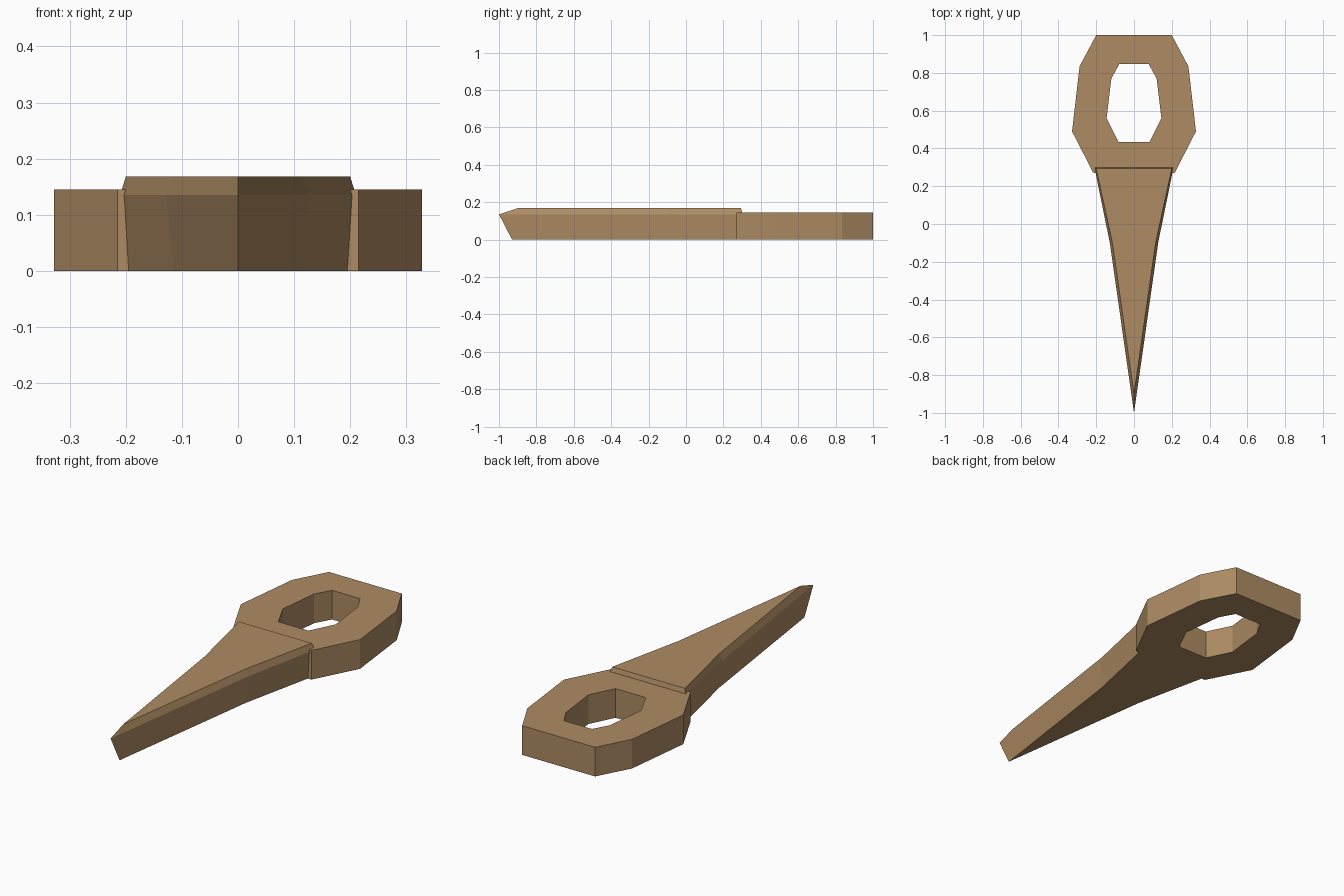
import bpy
import bmesh

cube = bpy.data.objects.get("Cube")
if cube:
    bpy.data.objects.remove(cube, do_unlink=True)

# One flat tan colour for everything
tan = bpy.data.materials.new("tan")
tan.use_nodes = True
colour = (0.42, 0.26, 0.125, 1)
tan.diffuse_color = colour
shader = tan.node_tree.nodes["Principled BSDF"]
shader.inputs["Base Color"].default_value = colour
shader.inputs["Roughness"].default_value = 0.9


def mirrored(half):
    """Close a right-hand outline, listed back to front, into a full loop."""
    return half + [(-x, y) for x, y in reversed(half)]


def bridge(bm, a, b):
    """Join two closed loops with quads."""
    n = len(a)
    for i in range(n):
        j = (i + 1) % n
        bm.faces.new((a[i], a[j], b[j], b[i]))


def finish(bm, name):
    bmesh.ops.remove_doubles(bm, verts=bm.verts, dist=0.0001)
    bmesh.ops.recalc_face_normals(bm, faces=bm.faces)
    mesh = bpy.data.meshes.new(name)
    bm.to_mesh(mesh)
    bm.free()
    mesh.materials.append(tan)
    obj = bpy.data.objects.new(name, mesh)
    bpy.context.collection.objects.link(obj)
    return obj


# Eyelet: octagonal plate with an octagonal hole
outer = mirrored([(0.2, 1.0), (0.288, 0.835), (0.328, 0.49), (0.215, 0.27)])
inner = mirrored([(0.077, 0.848), (0.12, 0.77), (0.145, 0.56), (0.083, 0.435)])
thickness = 0.145
bm = bmesh.new()
loops = [[bm.verts.new((x, y, z)) for x, y in outline]
         for outline, z in ((outer, 0), (outer, thickness),
                            (inner, thickness), (inner, 0))]
for k in range(4):
    bridge(bm, loops[k], loops[(k + 1) % 4])
finish(bm, "eyelet")

# Spike: three stacked outlines give the undercut sides and bevelled top rim
# Each level: height, back half width, back y, waist half width, tip y
levels = [
    (0, 0.197, 0.28, 0.115, -0.93),
    (0.135, 0.21, 0.303, 0.128, -1.0),
    (0.168, 0.2, 0.294, 0.114, -0.9),
]
bm = bmesh.new()
rings = []
for z, back, back_y, waist, tip_y in levels:
    outline = [(-back, back_y), (back, back_y), (waist, -0.1),
               (0, tip_y), (-waist, -0.1)]
    rings.append([bm.verts.new((x, y, z)) for x, y in outline])
for lower, upper in zip(rings, rings[1:]):
    bridge(bm, lower, upper)
for ring in (rings[0], rings[-1]):
    left_back, right_back, right_waist, tip, left_waist = ring
    bm.faces.new((left_back, right_back, right_waist, left_waist))
    bm.faces.new((left_waist, right_waist, tip))
finish(bm, "spike")
